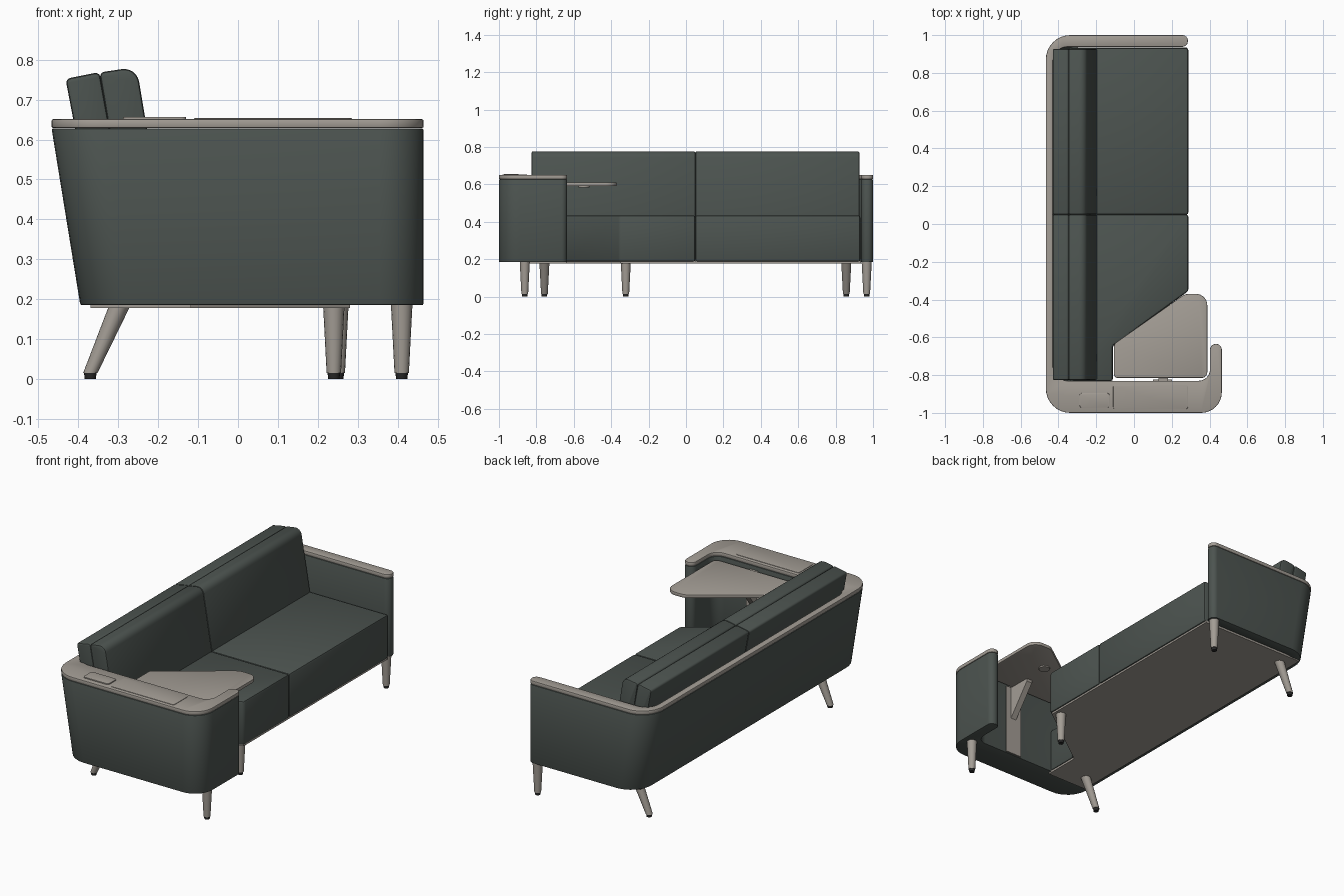
import bpy, bmesh, math
from mathutils import Vector

if "Cube" in bpy.data.objects:
    bpy.data.objects.remove(bpy.data.objects["Cube"])


def material(name, rgb):
    m = bpy.data.materials.new(name)
    m.diffuse_color = (*rgb, 1)
    m.use_nodes = True
    m.node_tree.nodes["Principled BSDF"].inputs["Base Color"].default_value = m.diffuse_color
    return m


FABRIC = material("dark green fabric", (0.073, 0.088, 0.080))
GREY = material("warm grey laminate", (0.365, 0.335, 0.298))
BLACK = material("black foot", (0.02, 0.02, 0.02))


def rounded(corners, steps=8):
    """Polygon of (a, b, radius) corners -> points with arcs at the corners."""
    out = []
    n = len(corners)
    for i, (a, b, r) in enumerate(corners):
        p = Vector((a, b))
        u = (Vector(corners[i - 1][:2]) - p).normalized()
        v = (Vector(corners[(i + 1) % n][:2]) - p).normalized()
        if r <= 0:
            out.append(p)
            continue
        half = u.angle(v) / 2
        t = r / math.tan(half)
        centre = p + (u + v).normalized() * (r / math.sin(half))
        start, end = p + u * t - centre, p + v * t - centre
        sweep = start.angle_signed(end)
        a0 = math.atan2(start.y, start.x)
        for k in range(steps + 1):
            ang = a0 - sweep * k / steps
            out.append(centre + Vector((math.cos(ang), math.sin(ang))) * r)
    return out


def loft(name, rings, mat, bevel=0.0, segments=2):
    """Closed solid through matching rings of 3D points."""
    bm = bmesh.new()
    vs = [[bm.verts.new(p) for p in ring] for ring in rings]
    n = len(vs[0])
    for lo, hi in zip(vs, vs[1:]):
        for i in range(n):
            j = (i + 1) % n
            bm.faces.new((lo[i], lo[j], hi[j], hi[i]))
    bm.faces.new(vs[0][::-1])
    bm.faces.new(vs[-1])
    bmesh.ops.recalc_face_normals(bm, faces=bm.faces)
    if bevel:
        edges = [e for e in bm.edges if e.calc_face_angle(0) > math.radians(35)]
        bmesh.ops.bevel(bm, geom=edges, offset=bevel, segments=segments,
                        profile=0.5, affect='EDGES', clamp_overlap=True)
    me = bpy.data.meshes.new(name)
    bm.to_mesh(me)
    bm.free()
    me.materials.append(mat)
    ob = bpy.data.objects.new(name, me)
    bpy.context.collection.objects.link(ob)
    bpy.ops.object.select_all(action='DESELECT')
    ob.select_set(True)
    bpy.context.view_layer.objects.active = ob
    bpy.ops.object.shade_smooth_by_angle(angle=math.radians(32))
    return ob


def slab(name, pts, z0, z1, mat, bevel=0.0, lean=0.0):
    """Plan outline extruded in z; lean moves the back of the base forward."""
    base = [(p[0] + (lean if p[0] < -0.25 else 0), p[1], z0) for p in pts]
    return loft(name, [base, [(p[0], p[1], z1) for p in pts]], mat, bevel)


def box_pts(x0, x1, y0, y1, r=0.0):
    return rounded([(x0, y0, r), (x1, y0, r), (x1, y1, r), (x0, y1, r)], 5)


# wrap-around shell: back, thin arm, thick arm with a short front return
outline = rounded([
    (0.285, 1.0, 0.029), (-0.467, 1.0, 0.13), (-0.467, -1.0, 0.13),
    (0.465, -1.0, 0.11), (0.465, -0.635, 0.031), (0.402, -0.635, 0.031),
    (0.402, -0.83, 0.06), (-0.43, -0.83, 0.08), (-0.43, 0.938, 0.08),
    (0.285, 0.938, 0.029)])
slab("shell", outline, 0.185, 0.628, FABRIC, 0.005, lean=0.072)
slab("top_rail", outline, 0.629, 0.651, GREY, 0.004)

# inlays on the wide arm
slab("power_cover", box_pts(-0.288, -0.13, -0.972, -0.895, 0.012),
     0.648, 0.657, GREY, 0.002)
slab("arm_inlay", box_pts(-0.11, 0.285, -0.98, -0.85, 0.012),
     0.648, 0.6535, GREY, 0.001)

# seat in two halves, with the near front corner cut away
SPLIT = 0.05
slab("seat_far", box_pts(-0.34, 0.288, SPLIT, 0.932), 0.187, 0.435, FABRIC, 0.012)
slab("seat_near", [(-0.34, SPLIT), (-0.34, -0.832), (-0.112, -0.832),
                   (-0.112, -0.645), (0.288, -0.355), (0.288, SPLIT)],
     0.187, 0.435, FABRIC, 0.012)
slab("seat_base", [(-0.37, 0.935), (-0.37, -0.85), (-0.118, -0.85),
                   (-0.118, -0.64), (0.28, -0.35), (0.28, 0.935)],
     0.178, 0.19, GREY)

# leaning back cushions, two layers and two halves
rear = rounded([(-0.365, 0.40, 0), (-0.28, 0.40, 0), (-0.347, 0.769, 0.012),
                (-0.432, 0.752, 0.012)], 4)
front = rounded([(-0.285, 0.40, 0), (-0.19, 0.40, 0), (-0.254, 0.782, 0.038),
                 (-0.347, 0.768, 0.012)], 6)
for label, y0, y1 in (("near", -0.826, SPLIT), ("far", SPLIT, 0.927)):
    for layer, prof in (("rear", rear), ("front", front)):
        loft(f"back_cushion_{layer}_{label}",
             [[(p[0], y, p[1]) for p in prof] for y in (y0, y1)], FABRIC, 0.008)

# swing tablet with its bracket
tablet = rounded([(-0.106, -0.815, 0.02), (0.388, -0.815, 0.03),
                  (0.388, -0.37, 0.06), (0.27, -0.37, 0.07),
                  (-0.106, -0.635, 0.03)])
slab("tablet", tablet, 0.591, 0.611, GREY, 0.004)
slab("bracket_plate", box_pts(0.10, 0.20, -0.835, -0.822), 0.19, 0.592, GREY)
slab("tablet_hinge", box_pts(0.13, 0.18, -0.84, -0.80), 0.594, 0.606, GREY)
gusset = [(-0.825, 0.40), (-0.825, 0.592), (-0.69, 0.592), (-0.69, 0.575)]
loft("bracket_gusset", [[(x, a, b) for a, b in gusset] for x in (0.135, 0.17)], GREY)


def disc(x, y, z, r, n=16):
    return [(x + r * math.cos(2 * math.pi * i / n),
             y + r * math.sin(2 * math.pi * i / n), z) for i in range(n)]


loft("tablet_pivot", [disc(0.17, -0.545, z, 0.03) for z in (0.583, 0.592)], GREY)

# tapered legs with black feet: (top x, foot x, y)
legs = {"return": (0.41, 0.41, -0.862), "seat_front": (0.24, 0.24, -0.322),
        "arm_front": (0.25, 0.25, 0.966), "back_near": (-0.295, -0.37, -0.757),
        "back_far": (-0.295, -0.37, 0.857)}
for label, (xt, xb, y) in legs.items():
    loft(f"leg_{label}", [disc(xb, y, 0.015, 0.018), disc(xt, y, 0.187, 0.027)], GREY)
    loft(f"foot_{label}", [disc(xb, y, 0.0, 0.014), disc(xb, y, 0.018, 0.016)], BLACK)
